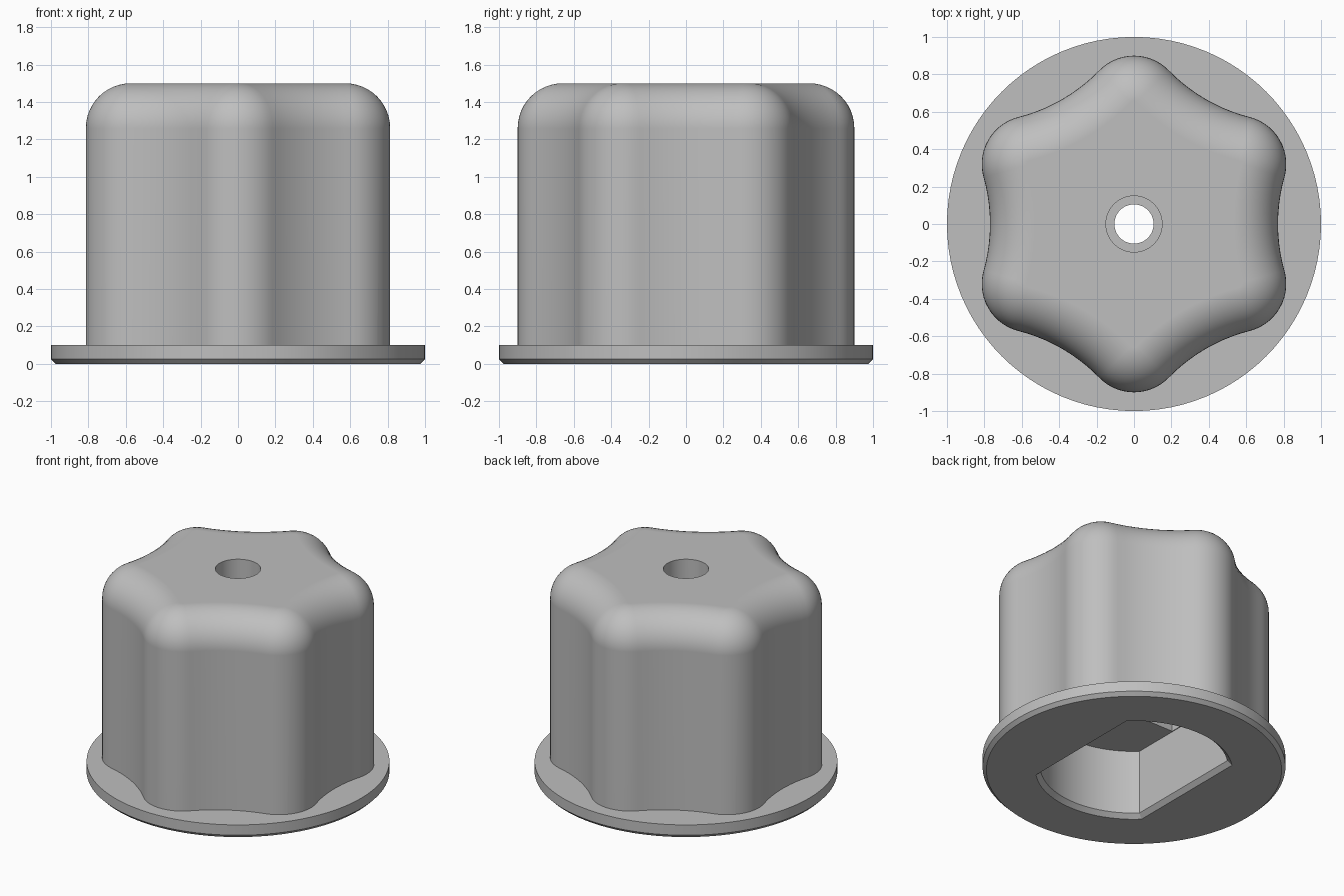
import bpy, bmesh
from math import sin, cos, tan, asin, atan2, pi, radians

old = bpy.data.objects.get("Cube")
if old:
    bpy.data.objects.remove(old, do_unlink=True)

grey = bpy.data.materials.new("plain grey")
grey.use_nodes = True
colour = (0.52, 0.52, 0.52, 1)
grey.diffuse_color = colour
grey.node_tree.nodes["Principled BSDF"].inputs["Base Color"].default_value = colour


def arc(cx, cy, r, start, end, steps):
    return [(cx + r * cos(start + (end - start) * i / steps),
             cy + r * sin(start + (end - start) * i / steps)) for i in range(steps + 1)]


def circle(r, steps=96):
    return arc(0, 0, r, 0, 2 * pi, steps)[:-1]


def skin(name, layers):
    """Closed solid through stacked (outline, height) layers."""
    bm = bmesh.new()
    rings = [[bm.verts.new((x, y, z)) for x, y in loop] for loop, z in layers]
    for low, high in zip(rings, rings[1:]):
        n = len(low)
        for i in range(n):
            j = (i + 1) % n
            bm.faces.new((low[i], low[j], high[j], high[i]))
    bm.faces.new(rings[0][::-1])
    bm.faces.new(rings[-1])
    mesh = bpy.data.meshes.new(name)
    bm.to_mesh(mesh)
    bm.free()
    mesh.materials.append(grey)
    ob = bpy.data.objects.new(name, mesh)
    bpy.context.collection.objects.link(ob)
    return ob


# Six-lobed grip outline: tangent convex and concave arcs, shrunk by inset
LOBE_C, LOBE_R, DIP_C, DIP_R = 0.64, 0.26, 1.696, 0.926


def grip_outline(inset):
    step = pi / 6
    psi = atan2(LOBE_C * sin(step), DIP_C - LOBE_C * cos(step))
    points = []
    for k in range(6):
        a = step + k * pi / 3
        b = a + step
        points += arc(LOBE_C * cos(a), LOBE_C * sin(a), LOBE_R - inset,
                      a - step - psi, a + step + psi, 14)
        points += arc(DIP_C * cos(b), DIP_C * sin(b), DIP_R + inset,
                      b + pi + psi, b + pi - psi, 10)[1:-1]
    return points


# Socket outline: circle with two flats
def socket_outline(grow):
    r, flat = 0.62 + grow, 0.425 + grow
    half = asin(flat / r)
    return (arc(0, 0, r, pi / 2 - half, pi / 2 + half, 24)
            + arc(0, 0, r, 1.5 * pi - half, 1.5 * pi + half, 24))


# Grip with a rounded top edge
TOP, FILLET = 1.5, 0.24
layers = [(grip_outline(0), 0.05)]
for i in range(13):
    t = pi / 2 * i / 12
    layers.append((grip_outline(FILLET * (1 - cos(t))), TOP - FILLET + FILLET * sin(t)))
knob = skin("knob", layers)

# Flange, socket, bridging slot and stepped screw hole
flange = skin("flange", [(circle(0.975), 0), (circle(1), 0.025), (circle(1), 0.1)])
socket = skin("socket_cutter", [(socket_outline(0.04), -0.01),
                                (socket_outline(0), 0.03), (socket_outline(0), 0.5)])
slot_box = [(-0.42, -0.108), (0.42, -0.108), (0.42, 0.108), (-0.42, 0.108)]
slot = skin("slot_cutter", [(slot_box, 0.45), (slot_box, 0.6)])
shaft = skin("shaft_cutter", [(circle(0.105, 48), 0.4), (circle(0.105, 48), 1.6)])
recess = skin("recess_cutter", [(circle(0.15, 48), 0.8), (circle(0.15, 48), 1.6)])

bpy.ops.object.select_all(action="DESELECT")
bpy.context.view_layer.objects.active = knob
knob.select_set(True)
for tool in (flange, socket, slot, shaft, recess):
    mod = knob.modifiers.new(tool.name, "BOOLEAN")
    mod.operation = "UNION" if tool is flange else "DIFFERENCE"
    mod.solver = "EXACT"
    mod.object = tool
    bpy.ops.object.modifier_apply(modifier=mod.name)
    bpy.data.objects.remove(tool, do_unlink=True)

# Smooth curved walls, crisp edges, flat top
bpy.ops.object.shade_smooth_by_angle(angle=radians(30))
weighted = knob.modifiers.new("clean_normals", "WEIGHTED_NORMAL")
weighted.keep_sharp = True
